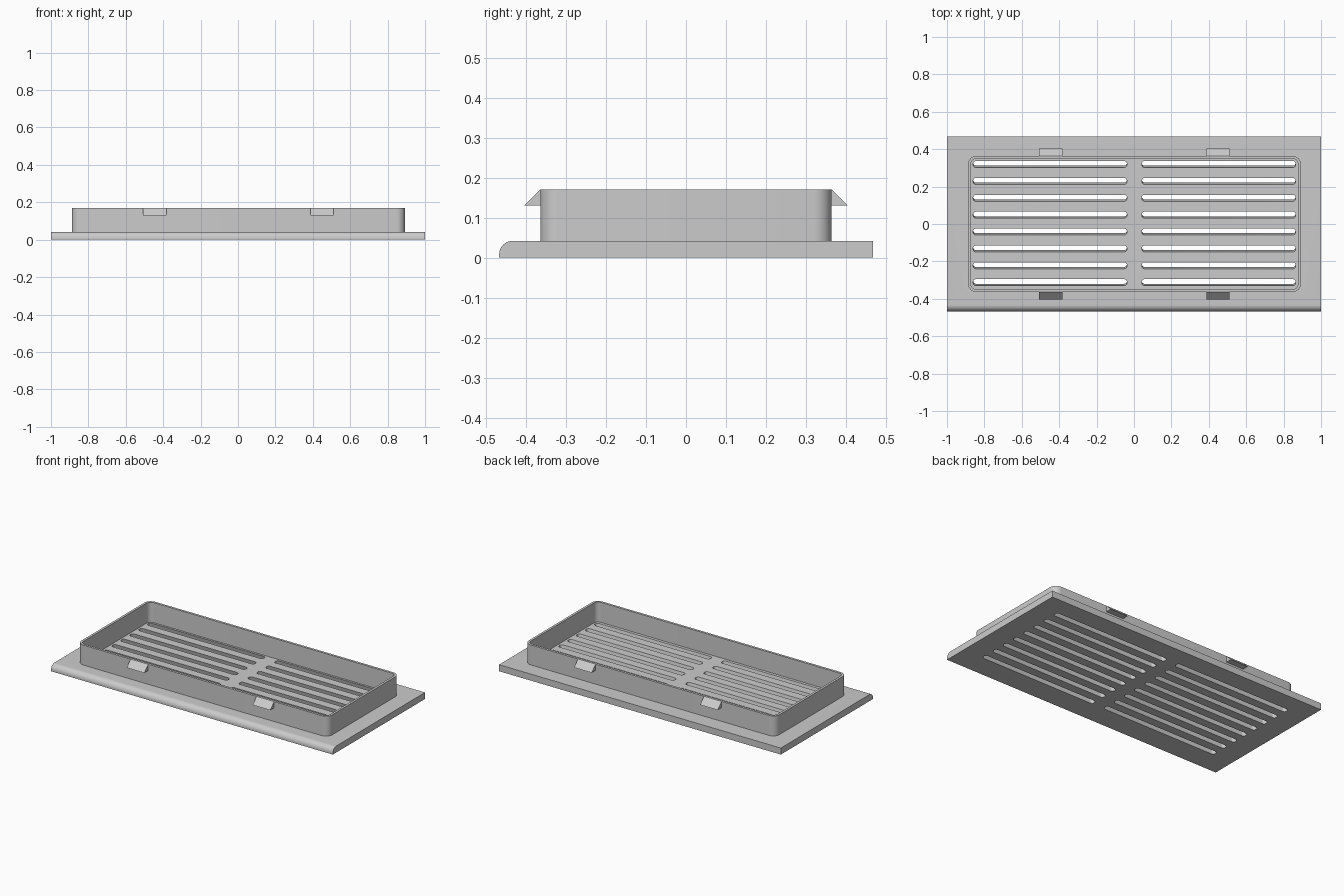
import bpy, bmesh
from math import sin, cos, pi, radians

if "Cube" in bpy.data.objects:
    bpy.data.objects.remove(bpy.data.objects["Cube"])

W, D, T, H = 1.0, 0.467, 0.042, 0.17   # plate half sizes, plate thickness, total height


def finish(name, bm, smooth=True):
    bmesh.ops.recalc_face_normals(bm, faces=bm.faces)
    me = bpy.data.meshes.new(name)
    bm.to_mesh(me)
    bm.free()
    ob = bpy.data.objects.new(name, me)
    bpy.context.collection.objects.link(ob)
    if smooth:
        shade(ob)
    return ob


def shade(ob):
    bpy.ops.object.select_all(action='DESELECT')
    ob.select_set(True)
    bpy.context.view_layer.objects.active = ob
    bpy.ops.object.shade_smooth_by_angle(angle=radians(30))


def loft(bm, lower, upper):
    """Closed prism between two matching point loops."""
    a = [bm.verts.new(p) for p in lower]
    b = [bm.verts.new(p) for p in upper]
    n = len(a)
    for i in range(n):
        j = (i + 1) % n
        bm.faces.new((a[i], a[j], b[j], b[i]))
    bm.faces.new(a[::-1])
    bm.faces.new(b)


def rounded(cx, cy, hx, hy, r, z, seg=8):
    """Rounded rectangle outline at height z."""
    pts = []
    for q, (sx, sy) in enumerate(((1, 1), (-1, 1), (-1, -1), (1, -1))):
        for i in range(seg + 1):
            a = (q + i / seg) * pi / 2
            pts.append((cx + sx * (hx - r) + r * cos(a),
                        cy + sy * (hy - r) + r * sin(a), z))
    return pts


# Face plate: side profile with a rounded front top edge
r = 0.034
prof = [(D, 0), (D, T)]
prof += [(-D + r - r * sin(i / 10 * pi / 2), T - r + r * cos(i / 10 * pi / 2)) for i in range(11)]
prof.append((-D, 0))
bm = bmesh.new()
loft(bm, [(-W, y, z) for y, z in prof], [(W, y, z) for y, z in prof])
plate = finish("face_plate", bm, False)

# Slanted louvre slots, two columns of eight
bm = bmesh.new()
slope = 0.01 / T
for cx in (-0.449, 0.453):
    for i in range(8):
        cy = 0.319 - i * 0.0902
        lo, hi = -0.01, T + 0.01
        loft(bm, rounded(cx, cy + (T - lo) * slope, 0.411, 0.0175, 0.015, lo, 5),
             rounded(cx, cy + (T - hi) * slope, 0.411, 0.0175, 0.015, hi, 5))
cutter = finish("slot_cutter", bm, False)
mod = plate.modifiers.new("slots", 'BOOLEAN')
mod.operation = 'DIFFERENCE'
mod.solver = 'EXACT'
mod.object = cutter
bpy.context.view_layer.objects.active = plate
bpy.ops.object.modifier_apply(modifier="slots")
bpy.data.objects.remove(cutter)
shade(plate)

# Raised collar: thin rounded wall behind the grille
bm = bmesh.new()
R, t, base = 0.045, 0.015, T - 0.004
loops = [[bm.verts.new(p) for p in rounded(0.0025, 0, 0.89 - o, 0.364 - o, R - o, z)]
         for o, z in ((0, base), (0, H), (t, H), (t, base))]
n = len(loops[0])
for k in range(4):
    a, b = loops[k], loops[(k + 1) % 4]
    for i in range(n):
        j = (i + 1) % n
        bm.faces.new((a[i], a[j], b[j], b[i]))
finish("collar", bm)

# Snap clips: wedge shaped, two on each long side
for side, s in (("front", -1), ("back", 1)):
    for label, cx in (("left", -0.445), ("right", 0.449)):
        wedge = [(s * 0.36, 0.13), (s * 0.404, 0.13), (s * 0.364, H), (s * 0.36, H)]
        bm = bmesh.new()
        loft(bm, [(cx - 0.0625, y, z) for y, z in wedge],
             [(cx + 0.0625, y, z) for y, z in wedge])
        finish(f"clip_{side}_{label}", bm, False)
